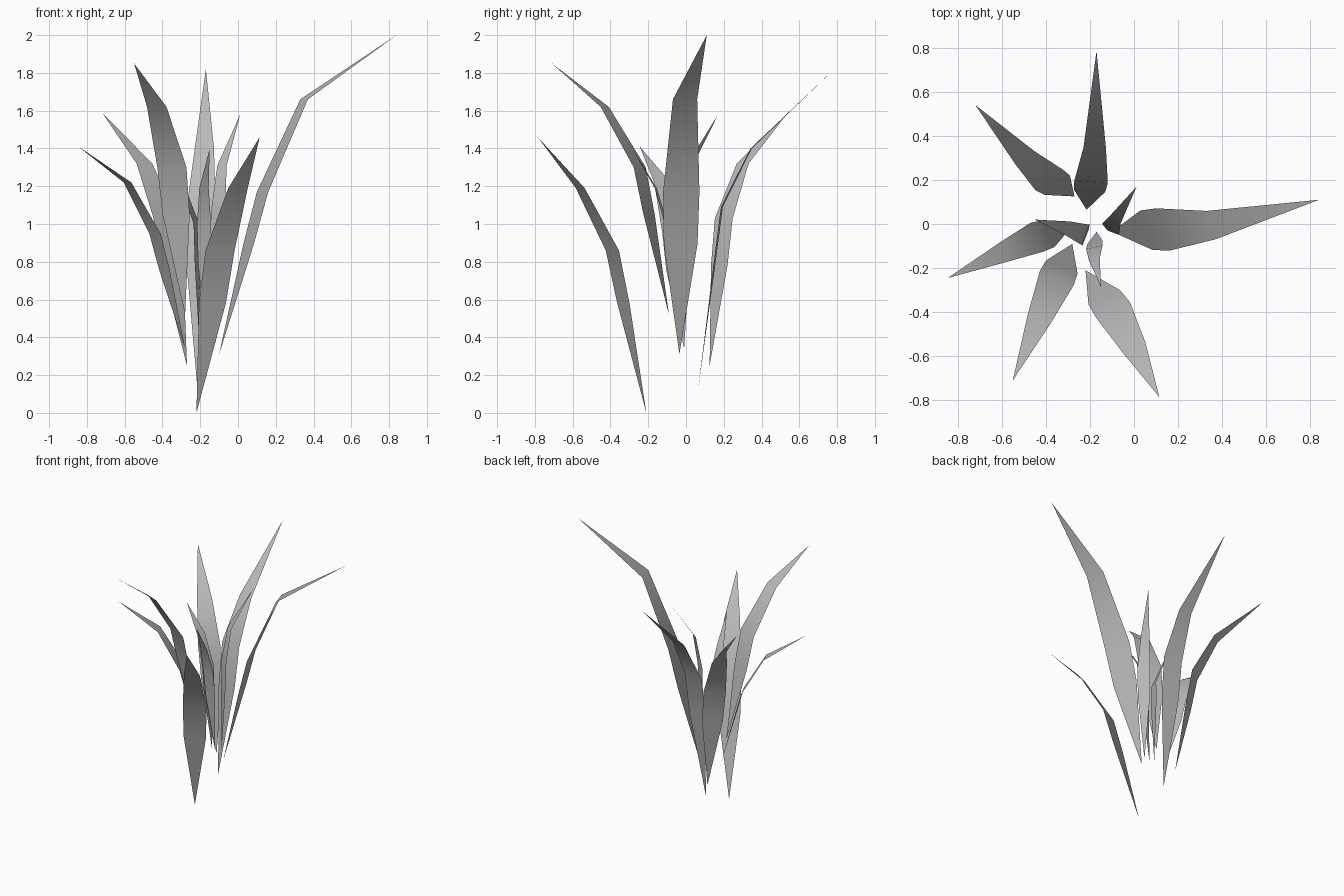
import bpy
import bmesh
from mathutils import Vector

default_cube = bpy.data.objects.get("Cube")
if default_cube:
    bpy.data.objects.remove(default_cube, do_unlink=True)

# One flat grey for the whole plant
leaf_grey = bpy.data.materials.new("leaf_grey")
leaf_grey.use_nodes = True
colour = (0.5, 0.5, 0.5, 1)
leaf_grey.diffuse_color = colour
leaf_grey.node_tree.nodes["Principled BSDF"].inputs["Base Color"].default_value = colour


def make_blade(name, root, belly, bend, tip, half_width):
    """Thin leaf: pointed root, wide belly, narrower bend, pointed tip."""
    root, belly, bend, tip = (Vector(point) for point in (root, belly, bend, tip))
    side = Vector((*half_width, 0))
    lower_belly = root.lerp(belly, 0.68)

    bm = bmesh.new()
    root_vert = bm.verts.new(root)
    rows = []
    for centre, scale in ((lower_belly, 0.93), (belly, 1), (bend, 0.67)):
        rows.append((bm.verts.new(centre - side * scale),
                     bm.verts.new(centre + side * scale)))
    tip_vert = bm.verts.new(tip)

    # Triangles at both ends, quads between the rows
    bm.faces.new((root_vert, rows[0][1], rows[0][0]))
    for low, high in zip(rows, rows[1:]):
        bm.faces.new((low[0], low[1], high[1], high[0]))
    bm.faces.new((rows[-1][0], rows[-1][1], tip_vert))
    bmesh.ops.recalc_face_normals(bm, faces=bm.faces)

    # Upper leaf surface faces the sky
    if sum(face.normal.z * face.calc_area() for face in bm.faces) < 0:
        bmesh.ops.reverse_faces(bm, faces=bm.faces)
    for face in bm.faces:
        face.smooth = True

    mesh = bpy.data.meshes.new(name)
    bm.to_mesh(mesh)
    bm.free()
    mesh.materials.append(leaf_grey)
    blade = bpy.data.objects.new(name, mesh)
    bpy.context.collection.objects.link(blade)
    return blade


# Outer ring of long blades
make_blade("left_blade",
           root=(-.1, -.035, .31), belly=(.13, -.025, 1.17),
           bend=(.35, -.005, 1.66), tip=(.84, .11, 2), half_width=(-.03, .096))
make_blade("front_left_blade",
           root=(-.22, -.21, 0), belly=(-.095, -.39, .86),
           bend=(.0, -.56, 1.19), tip=(.115, -.785, 1.46), half_width=(.077, .035))
make_blade("front_right_blade",
           root=(-.28, -.09, .52), belly=(-.35, -.245, 1.3),
           bend=(-.43, -.43, 1.62), tip=(-.55, -.71, 1.85), half_width=(-.077, .032))
make_blade("right_blade",
           root=(-.28, -.01, .34), belly=(-.44, -.06, .95),
           bend=(-.585, -.125, 1.22), tip=(-.845, -.245, 1.41), half_width=(-.03, .065))
make_blade("back_right_blade",
           root=(-.27, .125, .25), belly=(-.385, .2, 1.03),
           bend=(-.495, .3, 1.32), tip=(-.72, .54, 1.59), half_width=(.062, .047))
make_blade("back_blade",
           root=(-.215, .065, .13), belly=(-.195, .19, 1.09),
           bend=(-.178, .345, 1.4), tip=(-.17, .785, 1.82), half_width=(.076, -.005))

# Inner ring of short blades
make_blade("inner_left_blade",
           root=(-.12, -.03, .36), belly=(-.105, -.02, 1.07),
           bend=(-.085, .02, 1.31), tip=(.012, .17, 1.58), half_width=(.037, -.025))
make_blade("inner_front_blade",
           root=(-.17, -.035, .36), belly=(-.18, -.105, 1),
           bend=(-.18, -.16, 1.19), tip=(-.15, -.285, 1.4), half_width=(.037, .008))
make_blade("inner_right_blade",
           root=(-.205, -.025, .37), belly=(-.22, -.05, 1),
           bend=(-.3, -.02, 1.22), tip=(-.45, .02, 1.41), half_width=(.015, .047))
